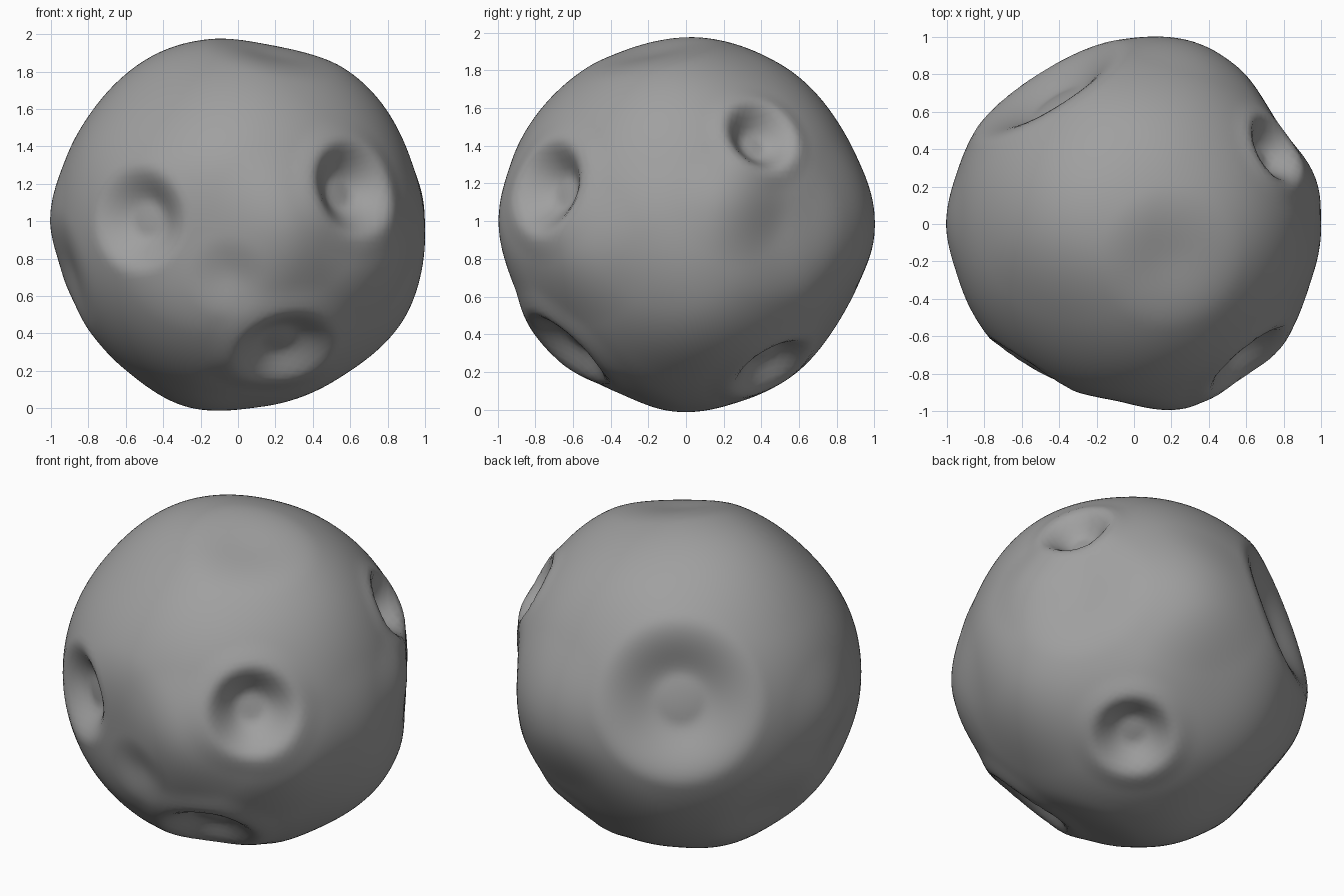
import bpy, bmesh
from mathutils import Vector

cube = bpy.data.objects.get("Cube")
if cube:
    bpy.data.objects.remove(cube)

# Grey stone
stone = bpy.data.materials.new("grey_stone")
stone.use_nodes = True
colour = (0.35, 0.35, 0.35, 1)
stone.diffuse_color = colour
stone.node_tree.nodes["Principled BSDF"].inputs["Base Color"].default_value = colour

# Craters: direction, rim radius, depth, rim height
craters = [
    ((-0.56, -0.82, 0.03), 0.27, 0.13, 0.0),
    ((0.63, -0.75, 0.20), 0.24, 0.14, 0.01),
    ((0.26, -0.67, -0.71), 0.26, 0.11, 0.01),
    ((0.78, 0.41, 0.48), 0.19, 0.12, 0.01),
    ((-0.52, 0.82, 0.24), 0.45, 0.18, 0.0),
    ((0.41, 0.48, -0.80), 0.22, 0.11, 0.01),
]

# Broad dents (positive) and swellings (negative): direction, radius, depth
swells = [
    ((0.22, -0.20, 0.97), 0.34, 0.05),
    ((0.85, 0.52, 0.00), 0.36, 0.05),
    ((-0.06, -0.95, -0.30), 0.20, 0.03),
    ((-0.20, -0.97, -0.10), 0.45, 0.05),
    ((-0.93, -0.20, -0.27), 0.30, 0.05),
    ((-0.78, 0.25, -0.58), 0.32, 0.045),
    ((0.12, -0.40, -0.90), 0.34, 0.035),
    ((-0.41, -0.60, 0.68), 0.50, 0.02),
    ((0.10, 0.85, -0.50), 0.40, 0.03),
    ((0.00, 0.85, 0.50), 0.40, 0.015),
    ((0.88, 0.10, -0.46), 0.45, -0.04),
    ((1.00, -0.10, -0.03), 0.35, -0.015),
    ((0.95, 0.28, 0.12), 0.28, -0.03),
    ((0.62, -0.10, 0.75), 0.50, -0.025),
    ((0.27, -0.96, 0.00), 0.36, -0.04),
    ((0.78, -0.62, -0.15), 0.36, -0.04),
    ((0.33, 0.95, 0.00), 0.42, -0.04),
    ((-0.27, 0.00, -0.96), 0.34, -0.03),
    ((-0.40, 0.05, 0.92), 0.50, -0.025),
    ((-1.00, 0.00, 0.04), 0.28, -0.02),
]


def smooth(a, b, t):
    t = min(max((t - a) / (b - a), 0), 1)
    return t * t * (3 - 2 * t)


def crater_height(t, depth, rim):
    """Flat floor, sloping wall and a soft raised rim."""
    bowl = depth * (smooth(0.35, 1.15, t) - 1)
    return bowl + rim * smooth(0.75, 1.15, t) * (1 - smooth(1.15, 1.7, t))


def swell_height(t, depth):
    return depth * (smooth(0, 1.2, t) - 1)


# Round rock, pushed in along each crater and swollen between them
bm = bmesh.new()
bmesh.ops.create_icosphere(bm, subdivisions=6, radius=1)
for v in bm.verts:
    n = v.co.normalized()
    height = 0.985
    for direction, radius, depth, rim in craters:
        distance = (n - Vector(direction).normalized()).length
        height += crater_height(distance / radius, depth, rim)
    for direction, radius, depth in swells:
        distance = (n - Vector(direction).normalized()).length
        height += swell_height(distance / radius, depth)
    v.co = n * height + Vector((0, 0, 0.985))
for f in bm.faces:
    f.smooth = True

mesh = bpy.data.meshes.new("cratered_rock")
bm.to_mesh(mesh)
bm.free()
mesh.materials.append(stone)
rock = bpy.data.objects.new("cratered_rock", mesh)
bpy.context.collection.objects.link(rock)
